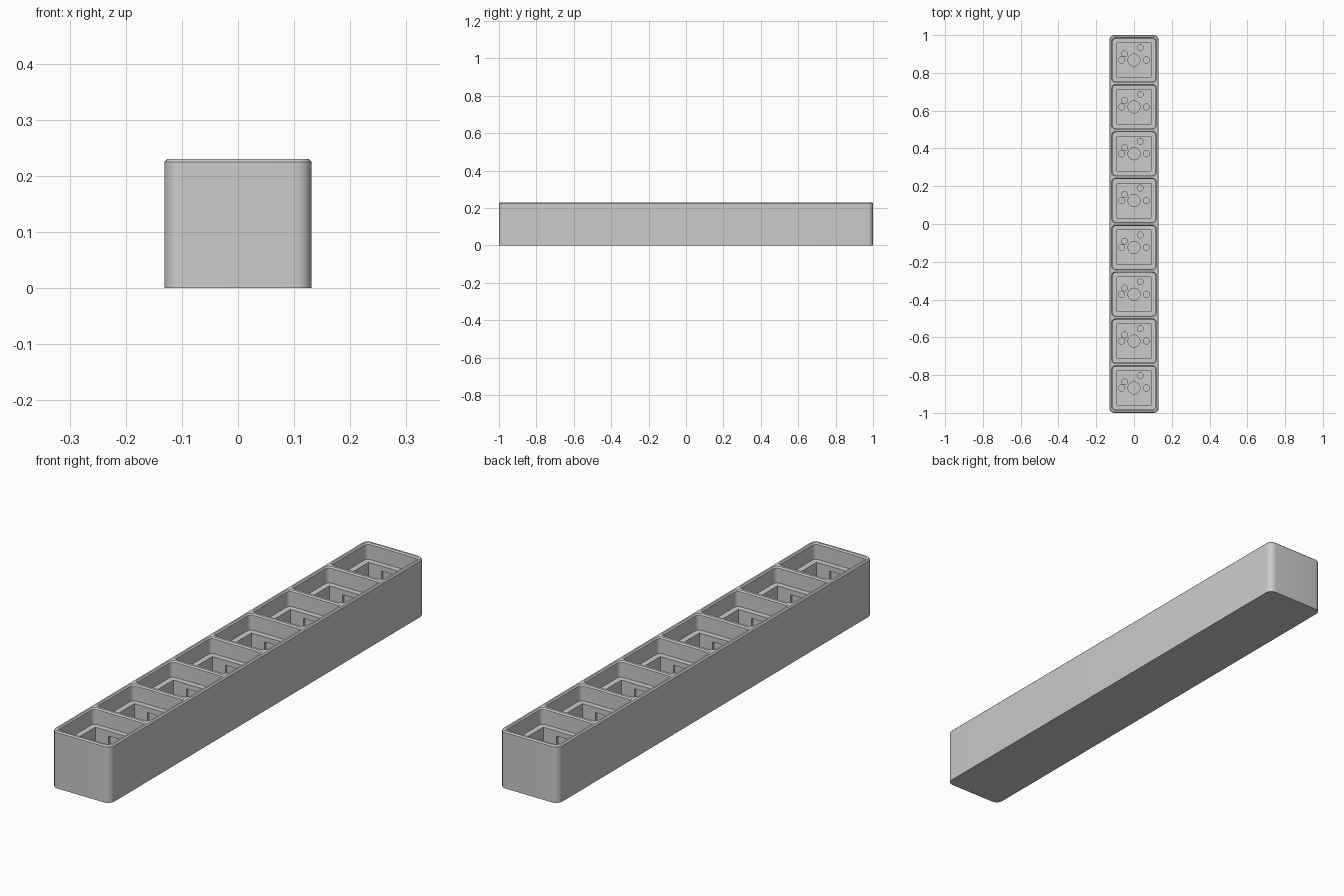
import bpy, bmesh, math

if "Cube" in bpy.data.objects:
    bpy.data.objects.remove(bpy.data.objects["Cube"])

PITCH = 0.248
TOP = 0.23
LEDGE = 0.165      # plate level inside each pocket
FLOOR = 0.10       # bottom of each square socket
CELLS = [(i - 3.5) * PITCH for i in range(8)]


def rounded_rect(hx, hy, r, n=8):
    pts = []
    for k, (sx, sy) in enumerate([(1, 1), (-1, 1), (-1, -1), (1, -1)]):
        for j in range(n + 1):
            a = math.radians(90) * (k + j / n)
            pts.append((sx * (hx - r) + r * math.cos(a), sy * (hy - r) + r * math.sin(a)))
    return pts


def circle(x, y, r, n=32):
    return [(x + r * math.cos(2 * math.pi * i / n), y + r * math.sin(2 * math.pi * i / n))
            for i in range(n)]


def rect(hx, hy):
    return [(hx, hy), (-hx, hy), (-hx, -hy), (hx, -hy)]


def loft(bm, layers, oy=0.0):
    """Closed solid through stacked outlines; layers = [(outline, z), ...] from low to high."""
    rings = [[bm.verts.new((x, y + oy, z)) for x, y in o] for o, z in layers]
    for a, b in zip(rings, rings[1:]):
        for i in range(len(a)):
            j = (i + 1) % len(a)
            bm.faces.new((a[i], a[j], b[j], b[i]))
    bm.faces.new(rings[0][::-1])
    bm.faces.new(rings[-1])


def make(name, solids, offsets=(0.0,)):
    bm = bmesh.new()
    for oy in offsets:
        for layers in solids:
            loft(bm, layers, oy)
    bmesh.ops.recalc_face_normals(bm, faces=bm.faces)
    me = bpy.data.meshes.new(name)
    bm.to_mesh(me)
    bm.free()
    ob = bpy.data.objects.new(name, me)
    bpy.context.collection.objects.link(ob)
    return ob


# long rounded block with a small chamfer around the top
body = make("switch_tray", [[(rounded_rect(0.131, 1.0, 0.028), 0),
                             (rounded_rect(0.131, 1.0, 0.028), TOP - 0.005),
                             (rounded_rect(0.126, 0.995, 0.023), TOP)]])

# cap pockets with chamfered rims
pocket = [(rounded_rect(0.114, 0.114, 0.018), LEDGE),
          (rounded_rect(0.114, 0.114, 0.018), TOP - 0.005),
          (rounded_rect(0.121, 0.121, 0.025), TOP + 0.002)]
# square sockets, and the clip recesses under their edges
socket = [(rect(0.091, 0.091), FLOOR), (rect(0.091, 0.091), LEDGE + 0.01)]
clip = [(rect(0.033, 0.102), FLOOR + 0.005), (rect(0.033, 0.102), LEDGE - 0.02)]
# round centre post, side post and pin holes
holes = [(0, 0, 0.032), (-0.066, 0, 0.0165), (0.066, 0, 0.0165),
         (-0.0496, 0.033, 0.0155), (0.033, 0.066, 0.0155)]
pins = [[(circle(*h), FLOOR - 0.045), (circle(*h), FLOOR + 0.01)] for h in holes]

cutters = [make("pocket_cutter", [pocket], CELLS),
           make("socket_cutter", [socket], CELLS),
           make("clip_cutter", [clip], CELLS),
           make("pin_cutter", pins, CELLS)]
for c in cutters:
    c.hide_render = True
    m = body.modifiers.new(c.name, 'BOOLEAN')
    m.operation = 'DIFFERENCE'
    m.solver = 'EXACT'
    m.object = c

bpy.ops.object.select_all(action='DESELECT')
bpy.context.view_layer.objects.active = body
body.select_set(True)
for c in cutters:
    bpy.ops.object.modifier_apply(modifier=c.name)
for c in cutters:
    bpy.data.objects.remove(c)
bpy.ops.object.shade_smooth_by_angle(angle=math.radians(30))
